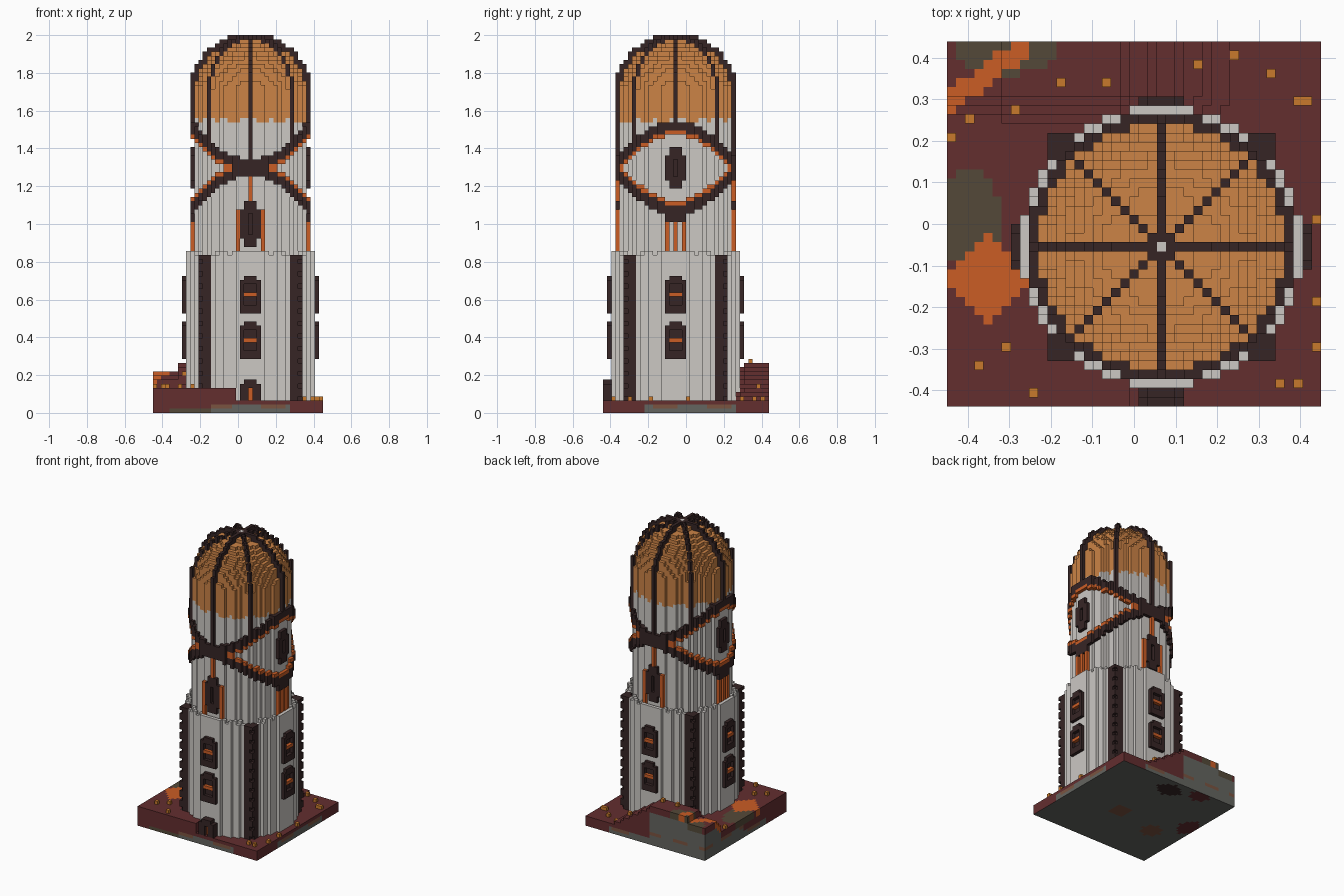
import bpy
import bmesh
from math import floor

# The tower is laid out in blocks; each part claims cells of one shared grid.
V = 2 / 91
NX, NY = 41, 40
CX, CY = 23, 17

PALETTE = {
    "plaster": (204, 200, 196), "dark_wood": (54, 37, 37), "red_soil": (99, 46, 47),
    "orange_trim": (203, 93, 37), "copper_dome": (204, 131, 70), "olive_moss": (84, 73, 56),
    "grey_stone": (100, 101, 96), "brown_earth": (122, 84, 64), "amber_flower": (200, 122, 44),
}
SLOT = {name: n for n, name in enumerate(PALETTE)}


def linear(c):
    c /= 255
    return c / 12.92 if c <= 0.04045 else ((c + 0.055) / 1.055) ** 2.4


def make_material(name, rgb):
    mat = bpy.data.materials.new(name)
    mat.use_nodes = True
    colour = tuple(linear(c) for c in rgb) + (1.0,)
    mat.diffuse_color = colour
    for node in mat.node_tree.nodes:
        if node.type == 'BSDF_PRINCIPLED':
            node.inputs["Base Color"].default_value = colour
            node.inputs["Roughness"].default_value = 0.9
    return mat


cube = bpy.data.objects.get("Cube")
if cube:
    bpy.data.objects.remove(cube, do_unlink=True)
materials = [make_material(n, c) for n, c in PALETTE.items()]
grid = {}


def put(part, colour, dx, dy, k):
    """Claim a block, measured from the tower axis."""
    grid[(CX + dx, CY + dy, k)] = (part, colour)


def disc(r2, inner=-1):
    return [(x, y) for x in range(-17, 18) for y in range(-17, 18) if inner < x * x + y * y <= r2]


def cylinder(part, colour, cells, k0, k1):
    for x, y in cells:
        for k in range(k0, k1):
            put(part, colour, x, y, k)


def on_side(side, u, r):
    """Sideways offset u and distance r on side 0 front, 1 right, 2 back, 3 left."""
    return [(u, -r), (r, u), (-u, r), (-r, -u)][side]


def inside(i, j, ci, cj, ri, rj):
    return ((i - ci) / ri) ** 2 + ((j - cj) / rj) ** 2 <= 1


# Ground slab with a raised left edge and a mound in the back left corner
def height(i, j):
    step = 3 if i < 20 else 0
    slope = min(9, max(0, (j - 28) * 1.6)) * min(1, max(0, (32 - i) / 14))
    if i < 6:
        slope *= 0.8
    return 3 + floor(max(step, slope))


def ground_colour(i, j, k, h):
    if k >= h - 2 and k > 1:
        if abs(i - 4) + abs(j - 13.5) * 0.9 < 4.6:
            return "orange_trim"
        if j > 30 and abs((j - 33) - i * 0.75) < 1.3 and i < 9:
            return "orange_trim"
        if inside(i, j, 2, 20, 3.4, 5.6) or inside(i, j, 6, 40, 6, 4.2):
            return "olive_moss"
        return "red_soil"
    if j - i > 20 and k < h - 2:
        return "brown_earth" if k == 3 and (i + j) % 9 < 5 else "grey_stone"
    if k < 2 and 14 <= i < 33 or k < 2 and 10 <= j < 32:
        return "brown_earth" if k == 1 and (i + j) % 13 < 6 else "grey_stone"
    if k == 0 and 4 <= i < 14:
        return "olive_moss"
    return "red_soil"


for i in range(NX):
    for j in range(NY):
        h = height(i, j)
        for k in range(h):
            grid[(i, j, k)] = ("ground", ground_colour(i, j, k, h))

# Small flowers dotted over the ground
for i, j in [(2, 31), (7, 32), (12, 35), (17, 35), (27, 37), (31, 38), (35, 36), (38, 33), (39, 33),
             (40, 20), (0, 29), (3, 4), (6, 6), (9, 1), (36, 2), (38, 2), (40, 6), (40, 11)]:
    grid[(i, j, height(i, j))] = ("flowers", "amber_flower")

# Wide lower storey with a notched parapet
cylinder("lower_tower", "plaster", disc(240), 3, 37)
cylinder("parapet", "plaster", disc(240, 205), 37, 38)
cylinder("parapet", "plaster", [c for c in disc(240, 205) if sum(c) % 2 == 0 or 15 in map(abs, c)], 38, 39)

# Corner stones on the four diagonals
for sx in (-1, 1):
    for sy in (-1, 1):
        for a in range(10, 13):
            for b in range(10, 13):
                for k in range(3, 38):
                    if (a + b > 20 and k % 3) or 21 < a + b < 24:
                        put("corner_stones", "dark_wood", sx * a, sy * b, k)

# Framed windows in the lower storey
for side in range(4):
    for k0 in (13, 24):
        for u in range(-2, 3):
            for n in range(9):
                if abs(u) == 2 and n == 8:
                    continue
                pane = abs(u) < 2 and 2 <= n <= 6
                colour = "orange_trim" if pane and n == 4 else "dark_wood"
                put("lower_windows", colour, *on_side(side, u, 15), k0 + n)
                if not pane or n == 4:
                    put("lower_windows", colour, *on_side(side, u, 16), k0 + n)

# Front door porch
for u in range(-2, 3):
    for k in range(3, 8):
        if abs(u) == 2 and k == 7:
            continue
        opening = u == 0 and k < 6
        put("door", "orange_trim" if opening else "dark_wood", u, -16, k)
        if not opening:
            put("door", "dark_wood", u, -17, k)

# Narrow upper storey
cylinder("upper_tower", "plaster", disc(182), 37, 71)

# Dome with a ragged lower edge
MID = 76
for x, y in disc(182):
    for k in range(70 + (x * 5 + y * 3) // 4 % 2, 90):
        if k <= MID or x * x + y * y + (k - MID) ** 2 <= 184:
            put("dome", "copper_dome", x, y, k)


# Two wavy bands crossing at front and back, edged in orange
def band_heights(x, y):
    s = x * x / (x * x + y * y)
    return 59.8 + 9.2 * s, 58.4 - 9.4 * s


for x, y in disc(212, 182):
    upper, lower = band_heights(x, y)
    for k in range(44, 74):
        du, dl = k + 0.5 - upper, k + 0.5 - lower
        if abs(du) < 1.3 or abs(dl) < 1.3:
            put("bands", "dark_wood", x, y, k)
        elif -2.3 < du < 0 or 0 < dl < 2.3:
            put("band_trim", "orange_trim", x, y, k)

# Eight dome ribs running down to the upper band
for x, y in disc(212):
    if x == 0 or y == 0 or abs(x) == abs(y):
        d2 = x * x + y * y
        start = band_heights(x, y)[0] if d2 > 182 else MID
        for k in range(floor(start), 91):
            shell = d2 + max(0, k - MID) ** 2
            if d2 > 182 and k <= MID or 184 < shell <= 221:
                put("dome_ribs", "dark_wood", x, y, k)
for x, y in disc(2):
    put("dome_cap", "dark_wood" if x or y else "plaster", x, y, 90)

# Arched windows on front and back, oval windows on the sides
for side in range(4):
    k0, k1 = ((40, 51), (54, 64))[side % 2]
    for k in range(k0, k1):
        for u in range(-2, 3):
            near_end = min(k - k0, k1 - 1 - k)
            if abs(u) <= near_end // 2 + 1:
                pane = abs(u) < 1 and near_end > 2
                put("upper_windows", "dark_wood", *on_side(side, u, 13), k)
                if not pane:
                    put("upper_windows", "dark_wood", *on_side(side, u, 14), k)
    if side % 2 == 0:
        for u in (-3, 3):
            for k in range(37, 49):
                put("window_trim", "orange_trim", *on_side(side, u, 14), k)
        for k in range(51, 57):
            put("window_trim", "orange_trim", *on_side(side, 0, 14), k)
    else:
        # Orange strips hanging from a dark bracket
        for u in range(-2, 3):
            for k in range(37, 48):
                if k >= 46:
                    put("brackets", "dark_wood", *on_side(side, u, 14), k)
                elif u % 2 == 0:
                    put("strips", "orange_trim", *on_side(side, u, 14), k)


# Underside patches
def underside(i, j):
    if abs(i - 23) < 3 and abs(j - 17) < 3 or inside(i, j, 9, 14, 3, 3):
        return "brown_earth"
    if inside(i, j, 20, 35, 4, 3):
        return "dark_wood"
    if inside(i, j, 11, 38, 3, 3) or inside(i, j, 2, 22, 3, 4):
        return "red_soil"
    return "grey_stone"


# Build one mesh per part from the exposed block faces
def build(part):
    bm = bmesh.new()
    verts = {}
    for (i, j, k), (owner, colour) in grid.items():
        if owner != part:
            continue
        for axis in range(3):
            for d in (0, 1):
                step = [0, 0, 0]
                step[axis] = 2 * d - 1
                if (i + step[0], j + step[1], k + step[2]) in grid:
                    continue
                corners = []
                for a, b in ((0, 0), (1, 0), (1, 1), (0, 1)):
                    p = [i, j, k]
                    p[axis] += d
                    p[(axis + 1) % 3] += a
                    p[(axis + 2) % 3] += b
                    p = tuple(p)
                    if p not in verts:
                        verts[p] = bm.verts.new(((p[0] - NX / 2) * V, (p[1] - NY / 2) * V, p[2] * V))
                    corners.append(verts[p])
                face = bm.faces.new(corners if d else corners[::-1])
                below = axis == 2 and d == 0 and k == 0
                face.material_index = SLOT[underside(i, j) if below else colour]
    mesh = bpy.data.meshes.new(part)
    bm.to_mesh(mesh)
    bm.free()
    for mat in materials:
        mesh.materials.append(mat)
    bpy.context.collection.objects.link(bpy.data.objects.new(part, mesh))


for part in sorted({owner for owner, colour in grid.values()}):
    build(part)
